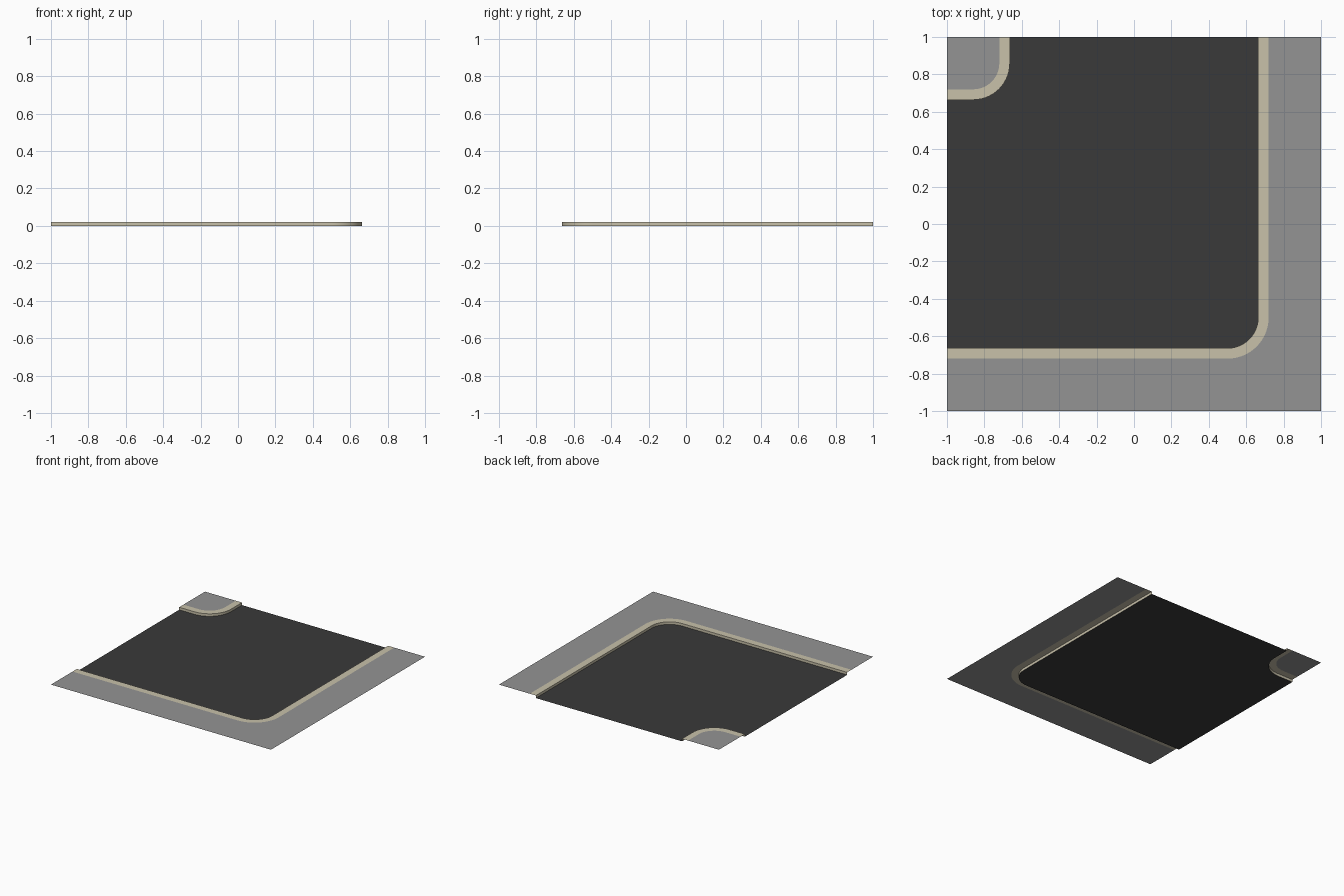
import bpy, bmesh, math

if "Cube" in bpy.data.objects:
    bpy.data.objects.remove(bpy.data.objects["Cube"])

H = 0.021            # kerb height above the road
IN, OUT = 0.664, 0.72  # road side and pavement side of the kerb strip
STEPS = 14


def material(name, rgb):
    m = bpy.data.materials.new(name)
    m.diffuse_color = (*rgb, 1)
    m.use_nodes = True
    m.node_tree.nodes["Principled BSDF"].inputs["Base Color"].default_value = m.diffuse_color
    return m


asphalt = material("dark asphalt", (0.042, 0.042, 0.042))
paving = material("grey paving", (0.296, 0.296, 0.296))
stone = material("sandy kerb stone", (0.578, 0.533, 0.402))


def arc(cx, cy, r, a0, a1):
    angles = [math.radians(a0 + (a1 - a0) * i / STEPS) for i in range(STEPS + 1)]
    return [(cx + r * math.cos(a), cy + r * math.sin(a)) for a in angles]


def outer_path(d):
    # long kerb line round the outside of the bend, road on its left
    c = 0.5
    return [(-1, -d)] + arc(c, -c, d - c, -90, 0) + [(d, 1)]


def inner_path(d):
    # short kerb line round the inside of the bend, road on its left
    c = 0.86
    return [(-d, 1)] + arc(-c, c, c - d, 0, -90) + [(-1, d)]


def build(name, mat, polys, smooth=False):
    bm = bmesh.new()
    for poly in polys:
        bm.faces.new([bm.verts.new(p) for p in poly])
    bmesh.ops.remove_doubles(bm, verts=bm.verts, dist=1e-5)
    bm.normal_update()
    for f in bm.faces:
        if f.normal.z < -0.5:
            f.normal_flip()
    bmesh.ops.triangulate(bm, faces=[f for f in bm.faces if len(f.verts) > 4])
    mesh = bpy.data.meshes.new(name)
    bm.to_mesh(mesh)
    bm.free()
    mesh.materials.append(mat)
    for p in mesh.polygons:
        p.use_smooth = smooth
    ob = bpy.data.objects.new(name, mesh)
    bpy.context.collection.objects.link(ob)


def flat(points, z):
    return [(x, y, z) for x, y in points]


# road surface between the two kerb lines
build("road", asphalt, [flat(outer_path(IN) + inner_path(IN), 0)])

# kerbs and pavements on both sides of the bend
for side, path, corners in (("outer", outer_path, [(1, 1), (1, -1), (-1, -1)]),
                            ("inner", inner_path, [(-1, 1)])):
    a, b = path(IN), path(OUT)
    pairs = list(zip(range(len(a) - 1), range(1, len(a))))
    build(side + "_kerb_top", stone,
          [flat([a[i], a[j], b[j], b[i]], H) for i, j in pairs])
    build(side + "_kerb_face", stone,
          [flat([a[j], a[i]], 0) + flat([a[i], a[j]], H) for i, j in pairs], True)
    build(side + "_pavement", paving, [flat(b + corners, H)])
